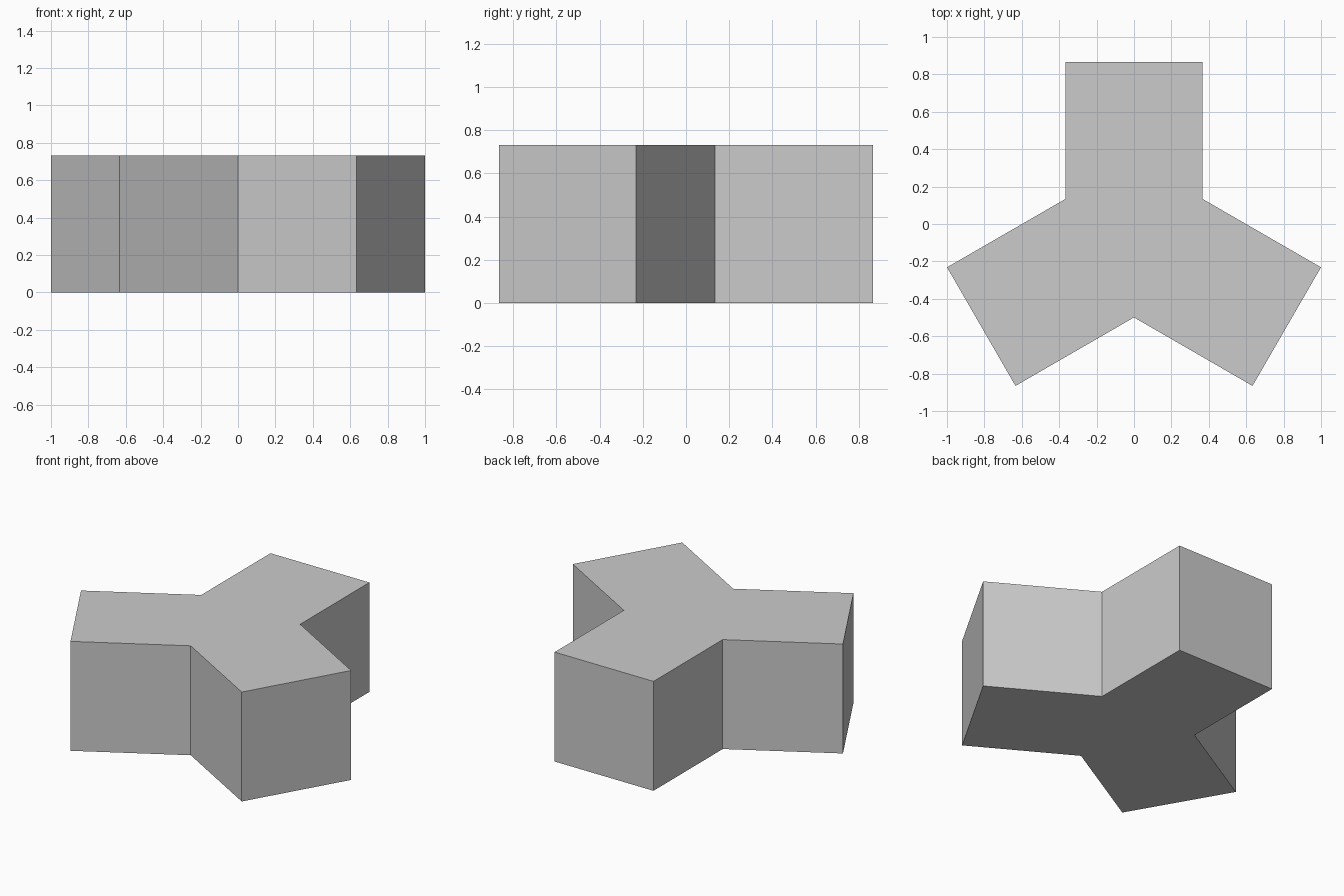
import bpy, bmesh
from math import sqrt, radians
from mathutils import Vector, Matrix

if "Cube" in bpy.data.objects:
    bpy.data.objects.remove(bpy.data.objects["Cube"])

W = 0.366               # half width of an arm
HEIGHT = 0.732
HUB = Vector((0, -0.077, 0))
REACH = 0.943           # hub centre to arm end

grey = bpy.data.materials.new("light grey")
grey.diffuse_color = (0.6, 0.6, 0.6, 1)
grey.use_nodes = True
grey.node_tree.nodes["Principled BSDF"].inputs["Base Color"].default_value = grey.diffuse_color

# Outline: one arm end plus its inner corner, repeated three times
arm = [Vector((W, W / sqrt(3), 0)), Vector((W, REACH, 0)), Vector((-W, REACH, 0))]
outline = [HUB + Matrix.Rotation(radians(120 * i), 3, 'Z') @ p
           for i in range(3) for p in arm]

# Extrude the outline into a solid block
bm = bmesh.new()
base = bm.faces.new([bm.verts.new(p) for p in outline])
top = bmesh.ops.extrude_face_region(bm, geom=[base], use_keep_orig=True)
bmesh.ops.translate(bm, vec=(0, 0, HEIGHT),
                    verts=[g for g in top["geom"] if isinstance(g, bmesh.types.BMVert)])
bmesh.ops.recalc_face_normals(bm, faces=bm.faces[:])

mesh = bpy.data.meshes.new("three_arm_block")
bm.to_mesh(mesh)
bm.free()
mesh.materials.append(grey)
block = bpy.data.objects.new("three_arm_block", mesh)
bpy.context.collection.objects.link(block)
